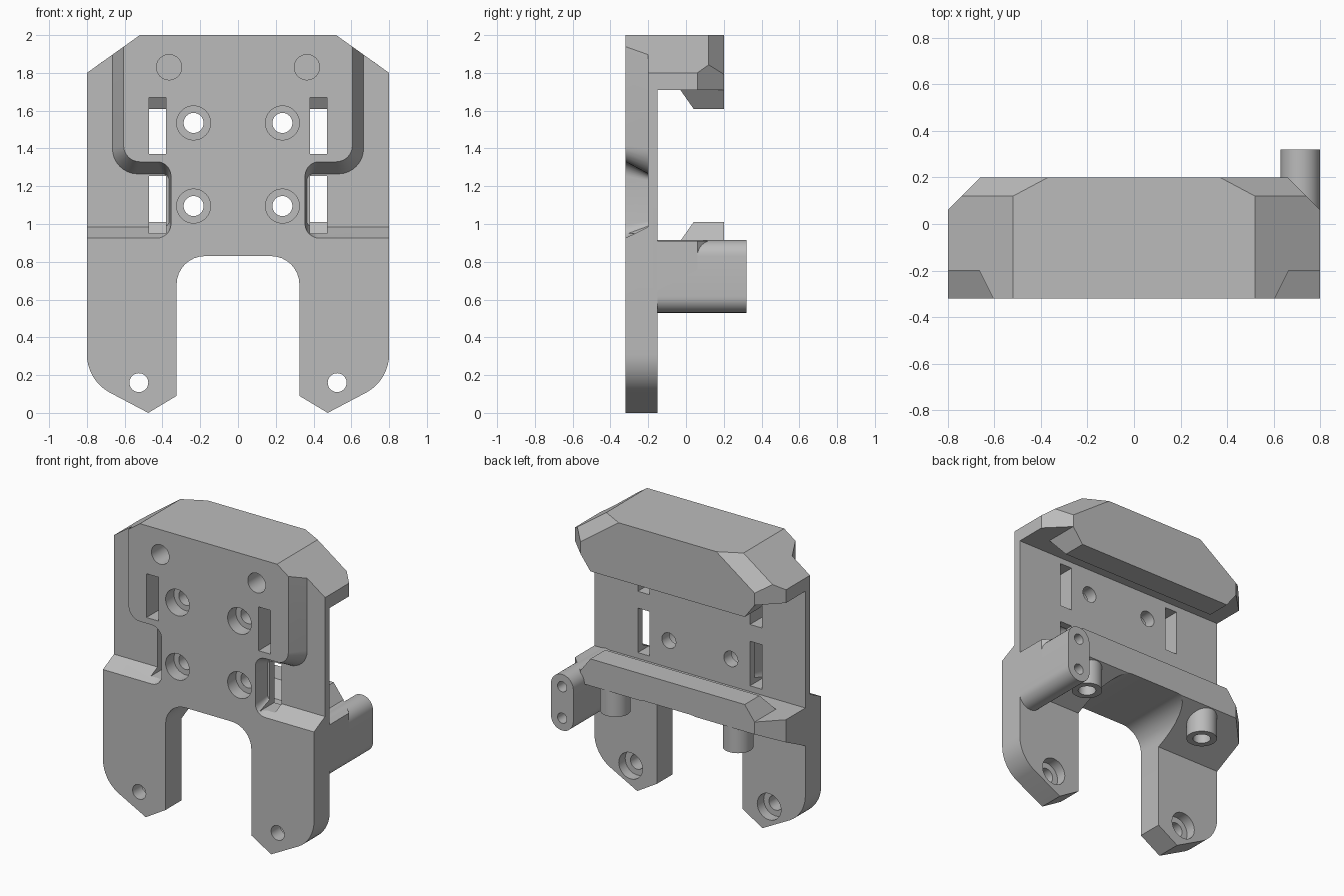
import bpy, bmesh, math
from mathutils import Vector

if "Cube" in bpy.data.objects:
    bpy.data.objects.remove(bpy.data.objects["Cube"], do_unlink=True)

grey = bpy.data.materials.new("plain grey")
grey.use_nodes = True
GREY = (0.5, 0.5, 0.5, 1)
grey.diffuse_color = GREY
grey.node_tree.nodes["Principled BSDF"].inputs["Base Color"].default_value = GREY

FRONT, BACK, REAR = -0.32, -0.15, 0.2


def finish(bm, name):
    bmesh.ops.recalc_face_normals(bm, faces=bm.faces)
    mesh = bpy.data.meshes.new(name)
    bm.to_mesh(mesh)
    bm.free()
    mesh.materials.append(grey)
    obj = bpy.data.objects.new(name, mesh)
    bpy.context.collection.objects.link(obj)
    return obj


def loft(name, near, far, y0, y1):
    """Solid between two matching (x, z) outlines at y0 and y1."""
    bm = bmesh.new()
    a = [bm.verts.new((x, y0, z)) for x, z in near]
    b = [bm.verts.new((x, y1, z)) for x, z in far]
    bm.faces.new(a)
    bm.faces.new(b)
    for i in range(len(a)):
        j = (i + 1) % len(a)
        bm.faces.new((a[i], a[j], b[j], b[i]))
    return finish(bm, name)


def prism(name, outline, y0, y1):
    return loft(name, outline, outline, y0, y1)


def hull(name, points):
    """Convex solid around points, mirrored across x."""
    bm = bmesh.new()
    for x, y, z in points:
        for s in (-1, 1):
            bm.verts.new((s * x, y, z))
    bmesh.ops.convex_hull(bm, input=bm.verts)
    bmesh.ops.dissolve_limit(bm, angle_limit=0.01, verts=bm.verts, edges=bm.edges)
    return finish(bm, name)


def arc(cx, cz, r, start, end, n=8):
    steps = [math.radians(start + (end - start) * i / n) for i in range(n + 1)]
    return [(cx + r * math.cos(t), cz + r * math.sin(t)) for t in steps]


def disc(x, z, r):
    return arc(x, z, r, 0, 360, 32)[:-1]


def box(name, x0, x1, z0, z1, y0, y1):
    return prism(name, [(x0, z0), (x1, z0), (x1, z1), (x0, z1)], y0, y1)


def mirrored(half):
    return half + [(-x, z) for x, z in reversed(half)]


def cut(target, cutter):
    mod = target.modifiers.new("cut", 'BOOLEAN')
    mod.operation, mod.solver, mod.object = 'DIFFERENCE', 'EXACT', cutter
    graph = bpy.context.evaluated_depsgraph_get()
    mesh = bpy.data.meshes.new_from_object(target.evaluated_get(graph))
    target.modifiers.clear()
    target.data = mesh
    bpy.data.objects.remove(cutter, do_unlink=True)


# Main plate with two legs and an arch between them
arch = arc(0.175, 0.68, 0.15, 90, 0)
leg = [(0.325, 0.09), (0.475, 0)] + arc(0.57, 0.31, 0.23, -60, 0)
plate = prism("main_plate", mirrored(arch + leg + [(0.8, 1.8), (0.52, 2)]), FRONT, BACK)

for s in (-1, 1):
    # Side recess with sloped walls
    rim = ([(0.605, 2.1)] + arc(0.52, 1.415, 0.085, 0, -90) + arc(0.43, 1.255, 0.075, 90, 180)
           + arc(0.43, 1.0, 0.075, 180, 270) + [(0.9, 0.925), (0.9, 2.1)])
    floor = ([(0.665, 2.1)] + arc(0.53, 1.4, 0.135, 0, -90) + arc(0.4, 1.23, 0.035, 90, 180)
             + arc(0.395, 1.015, 0.03, 180, 270) + [(0.9, 0.985), (0.9, 2.1)])
    flip = lambda pts: [(s * x, z) for x, z in pts]
    cut(plate, loft("recess", flip(rim), flip(floor), FRONT - 0.001, -0.2))
    # Strap slots
    for z0, z1 in ((0.95, 1.255), (1.37, 1.67)):
        x0, x1 = sorted((s * 0.38, s * 0.47))
        cut(plate, box("slot", x0, x1, z0, z1, -0.4, 0))
    # Counterbored screw holes
    for z in (1.095, 1.535):
        cut(plate, prism("bore", disc(s * 0.235, z, 0.09), -0.4, -0.23))
        cut(plate, prism("hole", disc(s * 0.235, z, 0.053), -0.4, 0))
    # Blind holes at the top, leg holes bored from behind
    cut(plate, prism("blind", disc(s * 0.365, 1.83, 0.067), -0.4, -0.16))
    cut(plate, prism("bore", disc(s * 0.525, 0.16, 0.09), -0.22, 0))
    cut(plate, prism("hole", disc(s * 0.525, 0.16, 0.05), -0.4, 0))

# Hood over the back with chamfered corners
hood = hull("hood", [
    (0.8, -0.16, 1.71), (0.8, -0.16, 1.8), (0.52, -0.16, 2),
    (0.8, 0.06, 1.71), (0.8, 0.06, 1.8), (0.74, 0.12, 1.843), (0.52, 0.12, 2),
    (0.37, REAR, 2), (0.66, REAR, 1.793), (0.66, REAR, 1.71)])


# Retaining lips on hood and shelf, facing each other
def lip(name, base, tip):
    return hull(name, [(0.66, -0.03, base), (0.66, REAR, base),
                       (0.585, 0.04, tip), (0.585, REAR, tip)])


hood_lip = lip("hood_lip", 1.71, 1.61)
shelf_lip = lip("shelf_lip", 0.91, 1.01)

# Shelf with sloping underside, the arch runs through it
shelf = hull("shelf", [(x, y, z) for x, y, low in
                       ((0.8, -0.16, 0.645), (0.8, 0.06, 0.755), (0.66, REAR, 0.825))
                       for z in (low, 0.91)])
opening = mirrored(arch + [(0.325, 0)])
cut(shelf, prism("arch", opening, -0.4, 0.4))

# Screw bosses under the shelf
for s, side in ((1, "left"), (-1, "right")):
    def post(name, r, z0, z1):
        bm = bmesh.new()
        bmesh.ops.create_cone(bm, cap_ends=True, segments=32, radius1=r, radius2=r, depth=z1 - z0)
        bmesh.ops.translate(bm, verts=bm.verts, vec=Vector((s * 0.465, 0.1, (z0 + z1) / 2)))
        return finish(bm, name)
    boss = post(side + "_boss", 0.095, 0.65, 0.86)
    cut(boss, post("hole", 0.055, 0.5, 0.84))

# Rounded stand-off at the back with two screw holes
standoff = prism("standoff", arc(0.715, 0.83, 0.085, 0, 180, 16)
                 + arc(0.715, 0.615, 0.085, 180, 360, 16), BACK - 0.01, 0.32)
for z in (0.615, 0.83):
    cut(standoff, prism("hole", disc(0.715, z, 0.035), 0.1, 0.4))

# Shade curved walls smoothly, keep edges sharp
for obj in bpy.context.collection.objects:
    if obj.type == 'MESH' and grey.name in obj.data.materials:
        bpy.ops.object.select_all(action='DESELECT')
        obj.select_set(True)
        bpy.context.view_layer.objects.active = obj
        bpy.ops.object.shade_smooth_by_angle(angle=math.radians(25))
